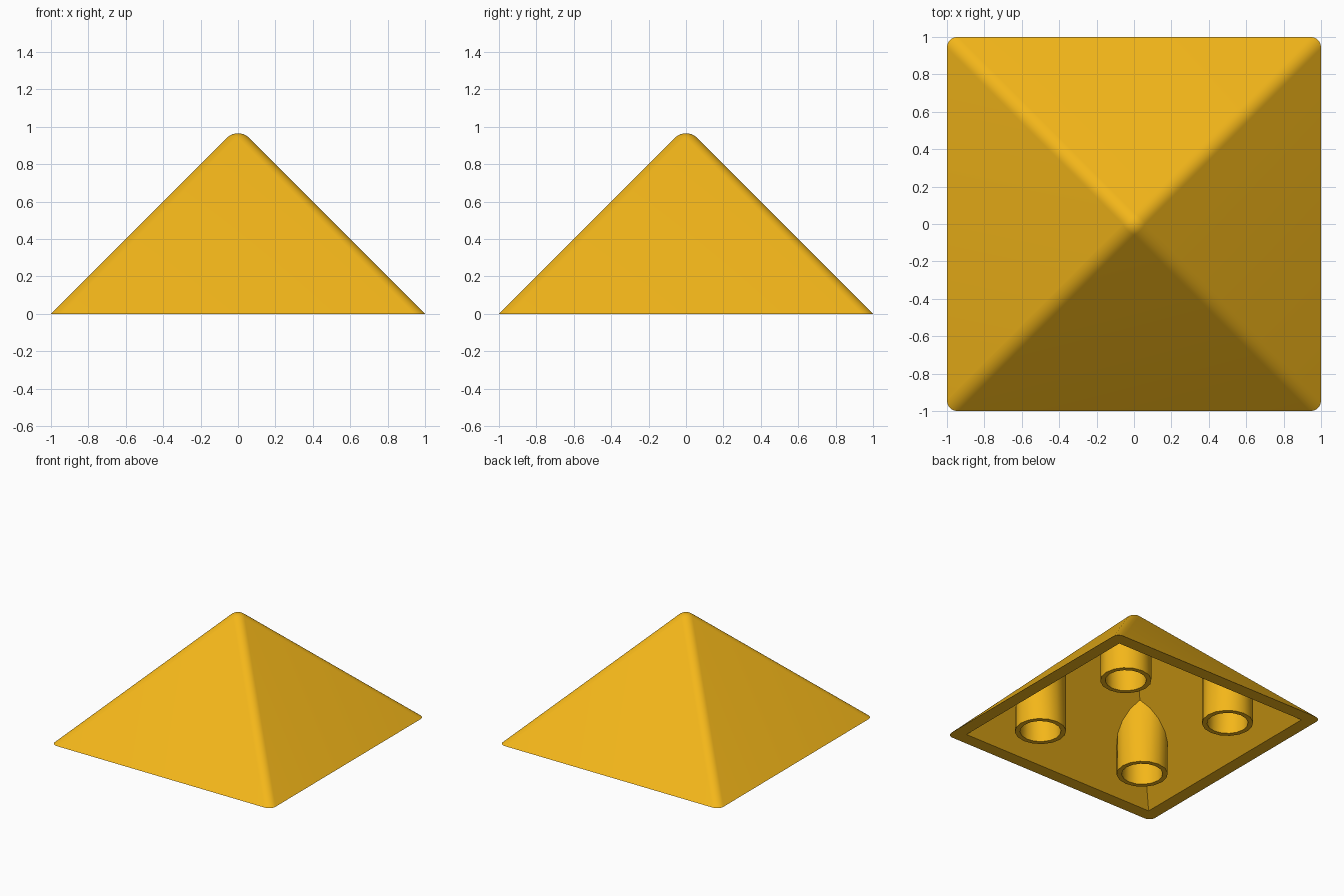
import bpy, bmesh, math
from mathutils import Vector

if "Cube" in bpy.data.objects:
    bpy.data.objects.remove(bpy.data.objects["Cube"])

R = 0.085                      # rounding radius of ridges and tip
TIP = 1 - R * math.sqrt(2)     # centre of the rounded tip
INNER = 0.895                  # half width and height of the hollow
K = 8                          # steps across each rounded ridge

mat = bpy.data.materials.new("warm_yellow")
mat.diffuse_color = (0.9, 0.47, 0.01, 1)
mat.use_nodes = True
mat.node_tree.nodes["Principled BSDF"].inputs["Base Color"].default_value = mat.diffuse_color


def loft(name, rings, closed=False):
    """Skin a list of equal-length rings; doubled points are merged."""
    bm = bmesh.new()
    vs = [[bm.verts.new(p) for p in ring] for ring in rings]
    n = len(rings[0])
    pairs = list(zip(vs, vs[1:]))
    if closed:
        pairs.append((vs[-1], vs[0]))
    for a, b in pairs:
        for i in range(n):
            j = (i + 1) % n
            bm.faces.new((a[i], a[j], b[j], b[i]))
    bmesh.ops.remove_doubles(bm, verts=bm.verts, dist=1e-5)
    bmesh.ops.recalc_face_normals(bm, faces=bm.faces)
    mesh = bpy.data.meshes.new(name)
    bm.to_mesh(mesh)
    bm.free()
    mesh.materials.append(mat)
    obj = bpy.data.objects.new(name, mesh)
    bpy.context.collection.objects.link(obj)
    bpy.context.view_layer.objects.active = obj
    obj.select_set(True)
    bpy.ops.object.shade_smooth_by_angle(angle=math.radians(30))
    obj.select_set(False)
    return obj


# Pyramid shell: rounded tip, sloped faces, flat rim, hollow inside
up = Vector((0, 0, 1))
corners = [(1, 1), (-1, 1), (-1, -1), (1, -1)]
normals = []
for i, (sx, sy) in enumerate(corners):
    a = math.pi / 2 * i
    n1 = Vector((math.cos(a), math.sin(a), 1)).normalized()
    n2 = Vector((-math.sin(a), math.cos(a), 1)).normalized()
    for k in range(K + 1):
        normals.append((n1.slerp(n2, k / K), sx, sy))

rings = []
for s in range(6):
    rings.append([up * TIP + R * up.slerp(n, s / 5) for n, sx, sy in normals])
rings.append([p + Vector((sx, sy, -1)) * p.z
              for p, (n, sx, sy) in zip(rings[-1], normals)])
rings.append([Vector((sx * INNER, sy * INNER, 0)) for n, sx, sy in normals])
rings.append([Vector((0, 0, INNER)) for n in normals])
loft("pyramid_shell", rings)


# Hollow tubes under the roof, their tops trimmed to the slope
def tube(name, cx, cy, outer=0.193, inner=0.155, sides=16):
    def ring(radius, top):
        pts = []
        for i in range(sides):
            a = 2 * math.pi * i / sides
            x, y = cx + radius * math.cos(a), cy + radius * math.sin(a)
            z = INNER - max(abs(x), abs(y)) + 0.02 if top else 0
            pts.append(Vector((x, y, z)))
        return pts
    loft(name, [ring(outer, True), ring(outer, False),
                ring(inner, False), ring(inner, True)], closed=True)


for (sx, sy), label in zip(corners, ("back_right", "back_left", "front_left", "front_right")):
    tube("tube_" + label, sx * 0.5, sy * 0.5)
